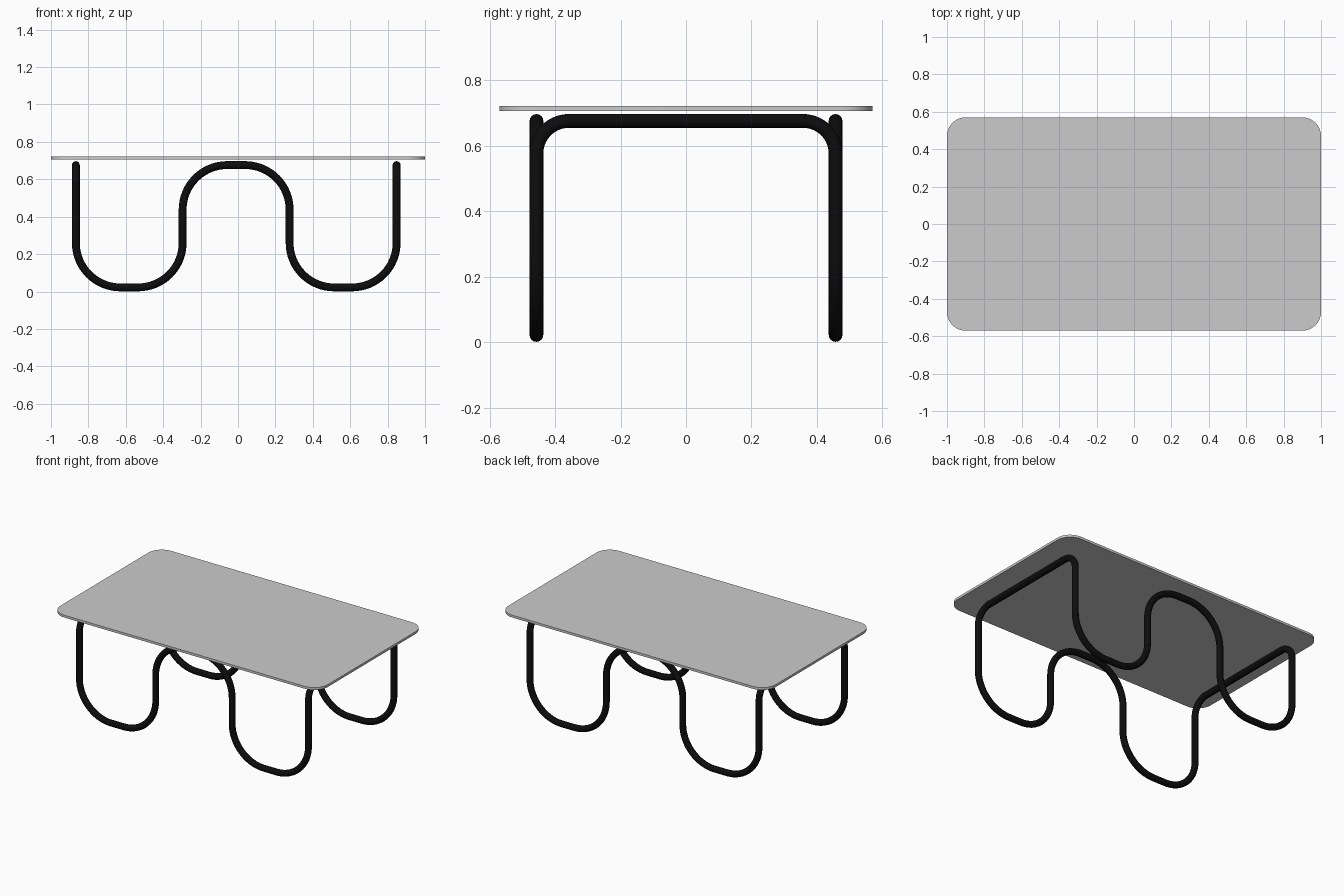
import bpy, bmesh, math
from mathutils import Vector

if "Cube" in bpy.data.objects:
    bpy.data.objects.remove(bpy.data.objects["Cube"])


def fillet_loop(corners, steps):
    """Closed path through (point, radius) right-angle corners, each rounded."""
    path, n = [], len(corners)
    for i, (p, r) in enumerate(corners):
        p = Vector(p)
        a = (Vector(corners[i - 1][0]) - p).normalized()
        b = (Vector(corners[(i + 1) % n][0]) - p).normalized()
        centre = p + (a + b) * r
        for k in range(steps + 1):
            t = math.pi / 2 * k / steps
            path.append(centre - b * r * math.cos(t) - a * r * math.sin(t))
    return path


def smooth(obj):
    bpy.ops.object.select_all(action='DESELECT')
    obj.select_set(True)
    bpy.context.view_layer.objects.active = obj
    bpy.ops.object.shade_smooth_by_angle(angle=math.radians(40))


# Table top: rounded rectangle slab
X, Y, R, Z0, Z1 = 1.0, 0.57, 0.1, 0.706, 0.722
outline = fillet_loop([((sx * X, sy * Y, Z0), R)
                       for sx, sy in ((-1, -1), (1, -1), (1, 1), (-1, 1))], 12)
bm = bmesh.new()
face = bm.faces.new([bm.verts.new(p) for p in outline])
ext = bmesh.ops.extrude_face_region(bm, geom=[face], use_keep_orig=True)
bmesh.ops.translate(bm, vec=(0, 0, Z1 - Z0),
                    verts=[g for g in ext['geom'] if isinstance(g, bmesh.types.BMVert)])
bmesh.ops.recalc_face_normals(bm, faces=bm.faces)
mesh = bpy.data.meshes.new("table_top")
bm.to_mesh(mesh)
bm.free()
top = bpy.data.objects.new("table_top", mesh)
bpy.context.collection.objects.link(top)
smooth(top)

# Base: one continuous bent tube, front wave joined to back wave by end bars
TUBE, LOW, HIGH, DEPTH = 0.021, 0.022, 0.676, 0.457
BEND, END_BEND = 0.238, 0.1
xs = (-0.867, -0.296, 0.276, 0.848)
wave = [(xs[0], HIGH, END_BEND), (xs[0], LOW, BEND), (xs[1], LOW, BEND),
        (xs[1], HIGH, BEND), (xs[2], HIGH, BEND), (xs[2], LOW, BEND),
        (xs[3], LOW, BEND), (xs[3], HIGH, END_BEND)]
corners = [((x, -DEPTH, z), r) for x, z, r in wave]
corners += [((x, DEPTH, z), r) for x, z, r in reversed(wave)]
path = fillet_loop(corners, 16)

curve = bpy.data.curves.new("tube_frame", 'CURVE')
curve.dimensions = '3D'
curve.bevel_depth = TUBE
curve.bevel_resolution = 6
spline = curve.splines.new('POLY')
spline.points.add(len(path) - 1)
for point, co in zip(spline.points, path):
    point.co = (*co, 1)
spline.use_cyclic_u = True
frame = bpy.data.objects.new("tube_frame", curve)
bpy.context.collection.objects.link(frame)
bpy.ops.object.select_all(action='DESELECT')
frame.select_set(True)
bpy.context.view_layer.objects.active = frame
bpy.ops.object.convert(target='MESH')
frame = bpy.context.view_layer.objects.active
smooth(frame)

# Black finish for the tube
black = bpy.data.materials.new("black_tube")
black.diffuse_color = (0.004, 0.004, 0.004, 1)
black.use_nodes = True
black.node_tree.nodes["Principled BSDF"].inputs["Base Color"].default_value = black.diffuse_color
frame.data.materials.clear()
frame.data.materials.append(black)
